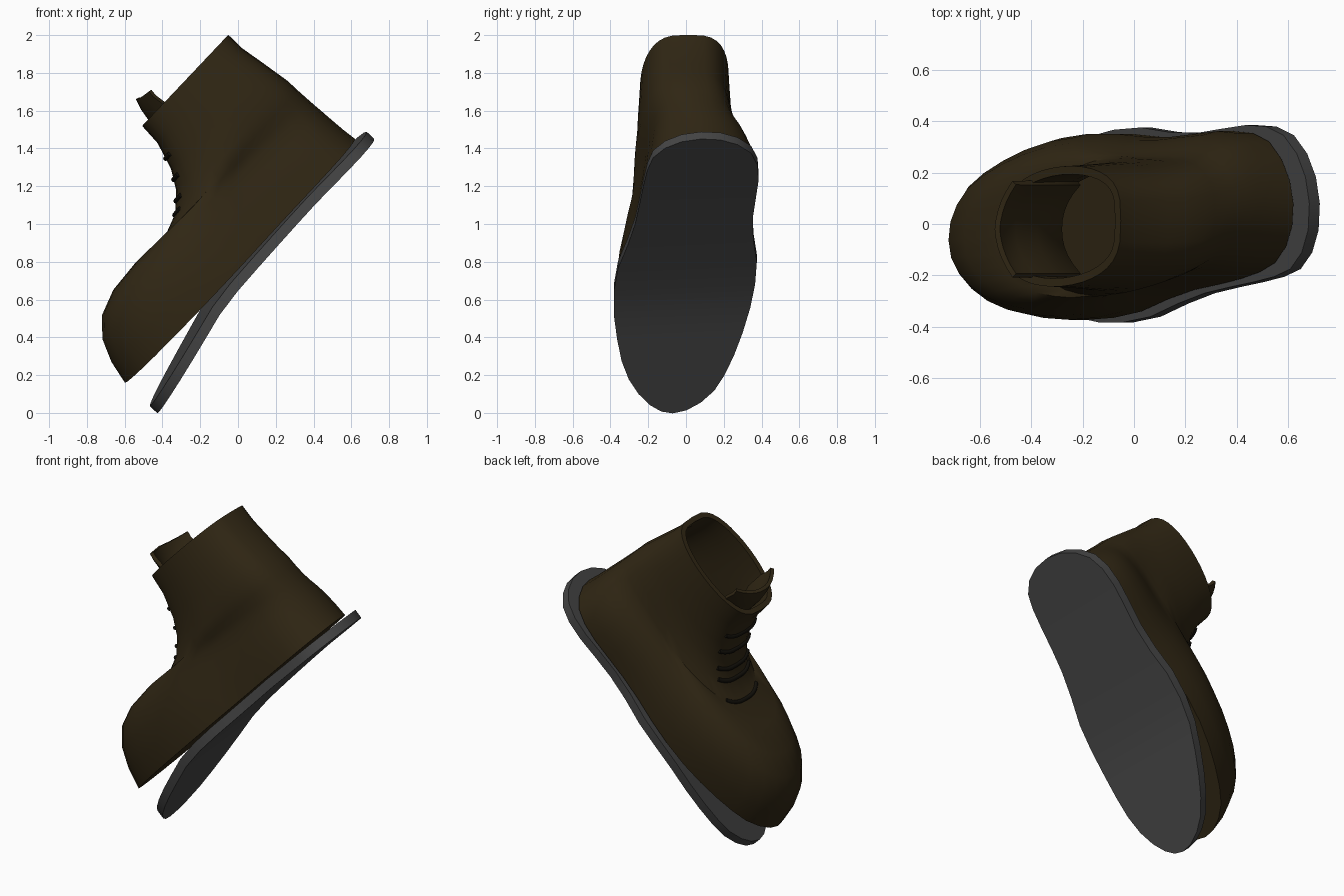
import bpy, bmesh, math
from mathutils import Vector

if "Cube" in bpy.data.objects:
    bpy.data.objects.remove(bpy.data.objects["Cube"])

# Boot space: a = heel to toe, y = across, h = up the shaft. Tilted into the scene here.
def place(a, y, h):
    return Vector((0.62 - 0.687 * a - 0.726 * h, y, 1.45 - 0.726 * a + 0.687 * h))

def lerp(p, q, t):
    return p + (q - p) * t

def table(keys, x):
    for (x0, v0), (x1, v1) in zip(keys, keys[1:]):
        if x <= x1:
            return lerp(v0, v1, (x - x0) / (x1 - x0))
    return keys[-1][1]

def sample(vals, f):
    i = min(int(f), len(vals) - 2)
    return lerp(vals[i], vals[i + 1], f - i)

def material(name, color):
    m = bpy.data.materials.new(name)
    m.diffuse_color = (*color, 1)
    m.use_nodes = True
    m.node_tree.nodes["Principled BSDF"].inputs["Base Color"].default_value = m.diffuse_color
    return m

def make(name, verts, faces, mat, thickness=0.0, offset=-1.0):
    me = bpy.data.meshes.new(name)
    me.from_pydata(verts, [], faces)
    bm = bmesh.new()
    bm.from_mesh(me)
    bmesh.ops.recalc_face_normals(bm, faces=bm.faces)
    bm.to_mesh(me)
    bm.free()
    me.materials.append(mat)
    ob = bpy.data.objects.new(name, me)
    bpy.context.collection.objects.link(ob)
    bpy.ops.object.select_all(action='DESELECT')
    bpy.context.view_layer.objects.active = ob
    ob.select_set(True)
    if thickness:
        mod = ob.modifiers.new("wall", 'SOLIDIFY')
        mod.thickness, mod.offset = thickness, offset
        bpy.ops.object.modifier_apply(modifier=mod.name)
    bpy.ops.object.shade_smooth_by_angle(angle=math.radians(40))
    return ob

leather = material("brown_leather", (0.03, 0.02, 0.007))
rubber = material("grey_rubber", (0.06, 0.06, 0.06))
cord = material("dark_lace", (0.006, 0.005, 0.003))

# Outlines: y on each side at 13 stations, from heel to toe (cosine spaced)
SOLE = ([.08, -.07, -.175, -.215, -.245, -.285, -.36, -.385, -.365, -.325, -.25, -.16, -.07],
        [.08, .23, .345, .385, .37, .35, .375, .355, .30, .23, .15, .04, -.07])
FOOT = ([.08, -.05, -.15, -.20, -.235, -.27, -.34, -.37, -.365, -.33, -.26, -.17, -.07],
        [.08, .21, .32, .36, .35, .335, .35, .345, .30, .23, .15, .04, -.07])
K = 18          # stations built along each side
N = 2 * K
ROLL = 0.07     # the underside leans a little sideways

def station(f):
    return (1 - math.cos(math.pi * f / K)) / 2

def outline(pair, f, side):
    # smooth curve that runs on round the heel and toe into the other side
    v, o = pair[side], pair[1 - side]
    ring = [o[1]] + v + [o[-2]]
    x = f * 12 / K
    i = min(int(x), 11)
    t = x - i
    p0, p1, p2, p3 = ring[i:i + 4]
    return p1 + .5 * t * (p2 - p0 + t * (2 * p0 - 5 * p1 + 4 * p2 - p3 + t * (3 * (p1 - p2) + p3 - p0)))

def around():
    return [(j, 0) for j in range(K + 1)] + [(j, 1) for j in range(K - 1, 0, -1)]

def cap(base):
    # quads across a ring, left side to right side
    faces = []
    for j in range(K):
        q = [base + j, base + j + 1, base + (N - j - 1) % N, base + (N - j) % N]
        faces.append(list(dict.fromkeys(q)))
    return faces

def bands(count):
    return [[r * N + i, r * N + (i + 1) % N, (r + 1) * N + (i + 1) % N, (r + 1) * N + i]
            for r in range(count - 1) for i in range(N)]

# Upper: rings fan from the sole outline to the collar
# (front a, front h, back a, back h, blend to shaft shape, width scale)
ROWS = [(1.776, -.008, 0, -.015, 0, 1), (1.745, .12, .008, .07, 0, 1.0),
        (1.69, .24, .012, .15, .06, .98), (1.60, .33, .015, .22, .17, .95),
        (1.46, .38, .018, .28, .33, .92), (1.27, .395, .02, .34, .52, .92),
        (1.08, .372, .022, .40, .70, .96), (.943, .42, .022, .47, .85, 1),
        (.85, .50, .032, .545, .95, 1), (.785, .60, .043, .63, 1, 1),
        (.735, .745, .062, .765, 1, .97), (.725, .867, .061, .867, 1, .95)]

def upper_point(t, f, side):
    fa, fh, ba, bh, w, sc = [sample([r[k] for r in ROWS], t) for k in range(6)]
    s = station(f)
    mid = (outline(FOOT, f, 0) + outline(FOOT, f, 1)) / 2
    foot = mid + (outline(FOOT, f, side) - mid) * sc
    shaft = lerp(.012, -.03, s) + (-1, 1)[side] * .245 * sc * max(math.sin(math.pi * f / K), 0) ** .6
    y = lerp(foot, shaft, w)
    roll = ROLL * (y + .15) * max(0, 1 - t / 5)
    return Vector((lerp(ba, fa, s), y, lerp(bh, fh, s) + roll))

verts = [place(*upper_point(t, j, side)) for t in range(len(ROWS)) for j, side in around()]
make("boot_upper", verts, bands(len(ROWS)) + cap(0), leather, 0.032)

# Sole: thick slab that peels away from the upper at the toe
BEND = [(-.07, -.034), (.4, -.022), (.95, -.026), (1.13, -.038), (1.5, -.124), (1.775, -.188)]
verts = []
for drop in (0, .056):
    for j, side in around():
        a = lerp(-.07, 1.775, station(j))
        y = outline(SOLE, j, side)
        verts.append(place(a, y, table(BEND, a) - drop + ROLL * (y + .15)))
make("sole", verts, bands(2) + cap(0) + cap(N), rubber)

# Tongue: curved strip inside the front of the shaft, standing above the collar
# (h, front a, how far the sides curl back)
TONGUE = [(.985, .635, .075), (.93, .655, .09), (.867, .668, .11), (.745, .675, .11),
          (.62, .715, .11), (.52, .775, .11)]
C = 11
verts = []
for r, (h, a, curl) in enumerate(TONGUE):
    for c in range(C):
        p = 2 * c / (C - 1) - 1
        dip = .02 * abs(p) if r == 0 else 0
        verts.append(place(a - curl * abs(p) ** 2.2, -.02 + .18 * p, h - dip))
faces = [[r * C + c, r * C + c + 1, (r + 1) * C + c + 1, (r + 1) * C + c]
         for r in range(len(TONGUE) - 1) for c in range(C - 1)]
make("tongue", verts, faces, leather, 0.022, 0)

# Laces: tubes wrapped over the instep along the upper's own rings
for n, t in enumerate((6.0, 6.95, 7.55, 8.5, 9.4)):
    cu = bpy.data.curves.new("lace", 'CURVE')
    cu.dimensions = '3D'
    cu.bevel_depth, cu.bevel_resolution, cu.use_fill_caps = .013, 2, True
    spl = cu.splines.new('POLY')
    step = K / 12 * .28
    path = [(K - step * (6 - i), 0) for i in range(7)] + [(K - step * i, 1) for i in range(1, 7)]
    spl.points.add(len(path) - 1)
    for pt, (f, side) in zip(spl.points, path):
        pt.co = (*place(*upper_point(t, f, side)), 1)
    cu.materials.append(cord)
    ob = bpy.data.objects.new("lace_%d" % (n + 1), cu)
    bpy.context.collection.objects.link(ob)
